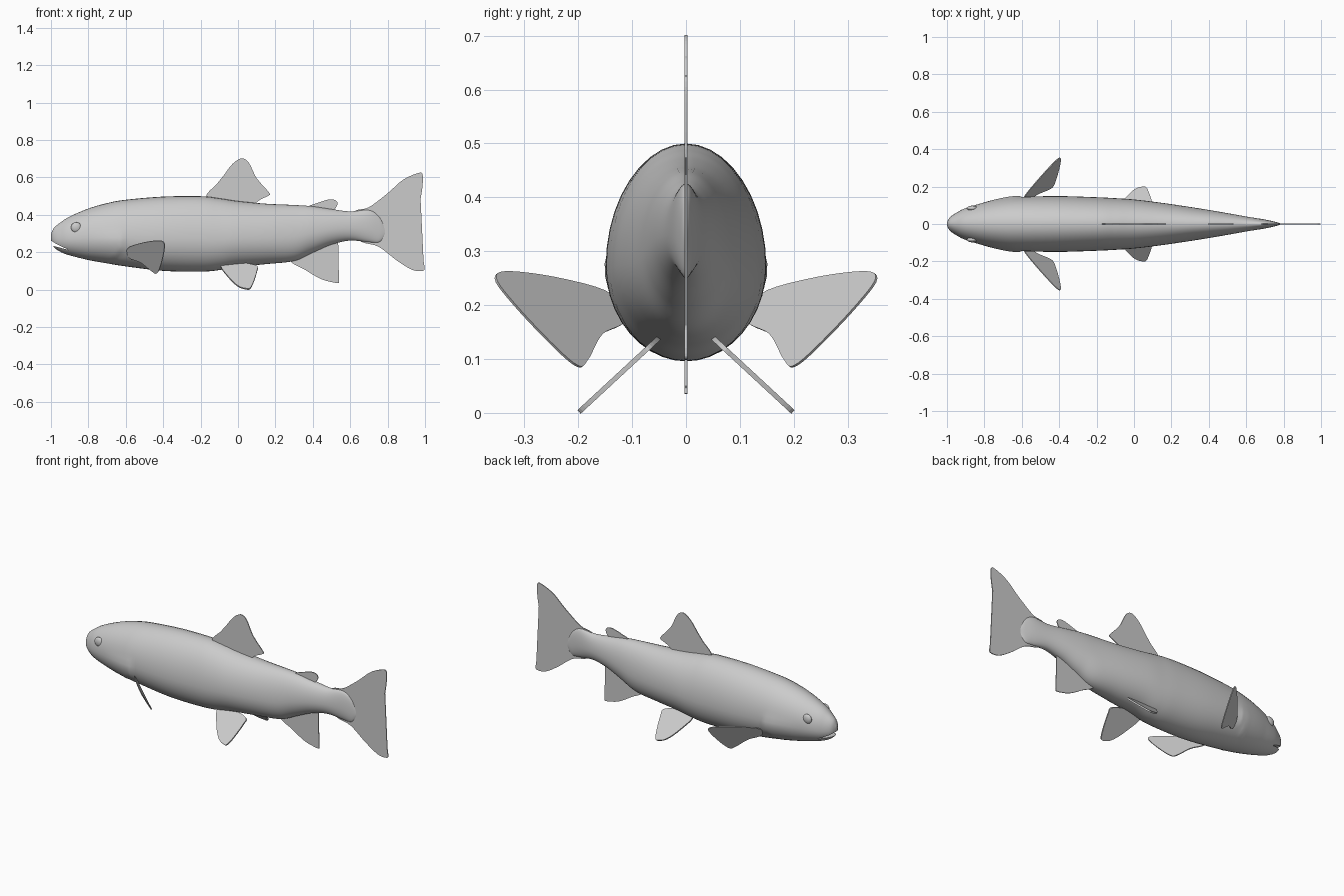
import bpy, bmesh, math
from mathutils import Vector

cube = bpy.data.objects.get("Cube")
if cube:
    bpy.data.objects.remove(cube)

grey = bpy.data.materials.new("plain_grey")
grey.use_nodes = True
grey.diffuse_color = (0.6, 0.6, 0.6, 1)
grey.node_tree.nodes["Principled BSDF"].inputs["Base Color"].default_value = (0.6, 0.6, 0.6, 1)


def make_object(name, bm, smooth=True):
    bmesh.ops.recalc_face_normals(bm, faces=bm.faces)
    mesh = bpy.data.meshes.new(name)
    bm.to_mesh(mesh)
    bm.free()
    mesh.materials.append(grey)
    obj = bpy.data.objects.new(name, mesh)
    bpy.context.collection.objects.link(obj)
    if smooth:
        shade(obj)
    return obj


def shade(obj):
    bpy.ops.object.select_all(action='DESELECT')
    obj.select_set(True)
    bpy.context.view_layer.objects.active = obj
    bpy.ops.object.shade_smooth_by_angle(angle=math.radians(40))


def spline(points, steps, closed=False):
    """Smooth curve through the points."""
    pts = [Vector(p) for p in points]
    n = len(pts)
    get = (lambda i: pts[i % n]) if closed else (lambda i: pts[max(0, min(n - 1, i))])
    out = []
    for i in range(n if closed else n - 1):
        a, b, c, d = (get(i + k) for k in (-1, 0, 1, 2))
        for s in range(steps):
            t = s / steps
            out.append(0.5 * (2 * b + (c - a) * t + (2 * a - 5 * b + 4 * c - d) * t ** 2
                              + (3 * b - a - 3 * c + d) * t ** 3))
    return out if closed else out + [pts[-1]]


# Body stations: x, back height, belly height, half width
STATIONS = [
    (-1.0, .295, .265, .008), (-.985, .328, .228, .035), (-.95, .358, .202, .06),
    (-.9, .39, .183, .085), (-.8, .433, .158, .115), (-.7, .462, .14, .135),
    (-.6, .48, .124, .145), (-.4, .497, .1, .149), (-.2, .499, .096, .143),
    (-.1, .488, .104, .138), (0, .473, .122, .131), (.15, .459, .136, .113),
    (.3, .452, .153, .091), (.4, .445, .197, .075), (.5, .43, .24, .058),
    (.6, .418, .262, .04), (.7, .425, .253, .024), (.755, .39, .253, .012),
    (.785, .33, .29, .003)]


def gill_bulge(x, z):
    """Raised gill cover ending in a curved rear edge."""
    if not .13 < z < .32:
        return 0
    edge = -.6 - 9 * (z - .25) ** 2
    swell = max(0, min(1, (x + .82) / .15))
    height = min(1, (.32 - z) / .05, (z - .13) / .03)
    return .008 * swell * height if x < edge else 0


SIDES = 40
bm = bmesh.new()
rings = []
for x, top, bottom, width in spline(STATIONS, 8):
    middle = bottom + .43 * (top - bottom)
    ring = []
    for i in range(SIDES):
        a = math.tau * i / SIDES
        reach = top - middle if math.cos(a) > 0 else middle - bottom
        z = middle + reach * math.cos(a)
        y = (width + gill_bulge(x, z)) * math.sin(a)
        ring.append(bm.verts.new((x, y, z)))
    rings.append(ring)
for r, s in zip(rings, rings[1:]):
    for i in range(SIDES):
        j = (i + 1) % SIDES
        bm.faces.new((r[i], r[j], s[j], s[i]))
bm.faces.new(rings[0])
bm.faces.new(rings[-1])
body = make_object("body", bm, False)

# Mouth slit cut into the snout
bm = bmesh.new()
slit = [(-1.03, .28), (-.97, .243), (-.905, .212), (-.96, .226), (-1.03, .245)]
sides = [[bm.verts.new((x, y, z)) for x, z in slit] for y in (-.2, .2)]
bm.faces.new(sides[0])
bm.faces.new(sides[1])
for i in range(len(slit)):
    j = (i + 1) % len(slit)
    bm.faces.new((sides[0][i], sides[0][j], sides[1][j], sides[1][i]))
cutter = make_object("mouth_cutter", bm, False)
cutter.hide_render = True
cut = body.modifiers.new("mouth", 'BOOLEAN')
cut.operation = 'DIFFERENCE'
cut.solver = 'EXACT'
cut.object = cutter
bpy.context.view_layer.objects.active = body
bpy.ops.object.modifier_apply(modifier=cut.name)
bpy.data.objects.remove(cutter)
shade(body)


def fin(name, outline, side=lambda x, z: 0, thickness=.005):
    """Thin plate with a smooth outline, leaned outwards by the side rule."""
    bm = bmesh.new()
    bm.faces.new([bm.verts.new((x, side(x, z), z))
                  for x, z in spline(outline, 5, closed=True)])
    bmesh.ops.triangulate(bm, faces=bm.faces)
    obj = make_object(name, bm, False)
    solid = obj.modifiers.new("thickness", 'SOLIDIFY')
    solid.thickness = thickness
    solid.offset = 0
    return obj


# Fins on the centre line
fin("dorsal_fin", [(-.17, .5), (-.1, .578), (-.04, .66), (0, .694), (.03, .7), (.06, .675),
                   (.1, .595), (.165, .52), (.165, .503), (.12, .482), (.06, .45), (-.1, .46)])
fin("adipose_fin", [(.37, .44), (.43, .465), (.49, .482), (.525, .475), (.53, .45),
                    (.5, .42), (.42, .42)])
fin("anal_fin", [(.28, .16), (.36, .105), (.44, .058), (.5, .04), (.537, .036), (.54, .05),
                 (.537, .16), (.535, .25), (.52, .27), (.4, .23)])
fin("tail_fin", [(.62, .41), (.7, .44), (.8, .515), (.88, .585), (.96, .622), (.987, .615),
                 (.985, .54), (.968, .43), (.966, .33), (.98, .22), (.997, .12), (.985, .1),
                 (.93, .106), (.85, .155), (.75, .23), (.64, .27)])

# Paired fins and eyes
for tag, s in (("left", 1), ("right", -1)):
    fin(tag + "_pectoral_fin",
        [(-.59, .22), (-.52, .248), (-.43, .262), (-.395, .25), (-.395, .205),
         (-.413, .13), (-.433, .087), (-.46, .098), (-.52, .145), (-.58, .17)],
        lambda x, z: s * (.14 + .987 * (x + .59) + .7 * (z - .22)))
    fin(tag + "_pelvic_fin",
        [(-.09, .132), (-.05, .065), (0, .018), (.04, .004), (.065, .006), (.085, .045),
         (.102, .1), (.1, .125), (.02, .14)],
        lambda x, z: s * (.06 + 1.08 * (.13 - z)), .009)
    for part, radius, depth in (("eye_rim", .028, .09), ("eye", .019, .093)):
        bm = bmesh.new()
        bmesh.ops.create_uvsphere(bm, u_segments=20, v_segments=12, radius=radius)
        for v in bm.verts:
            v.co = Vector((v.co.x - .865, s * depth + v.co.y * .5 - s * .006, v.co.z + .332))
        make_object(tag + "_" + part, bm)
